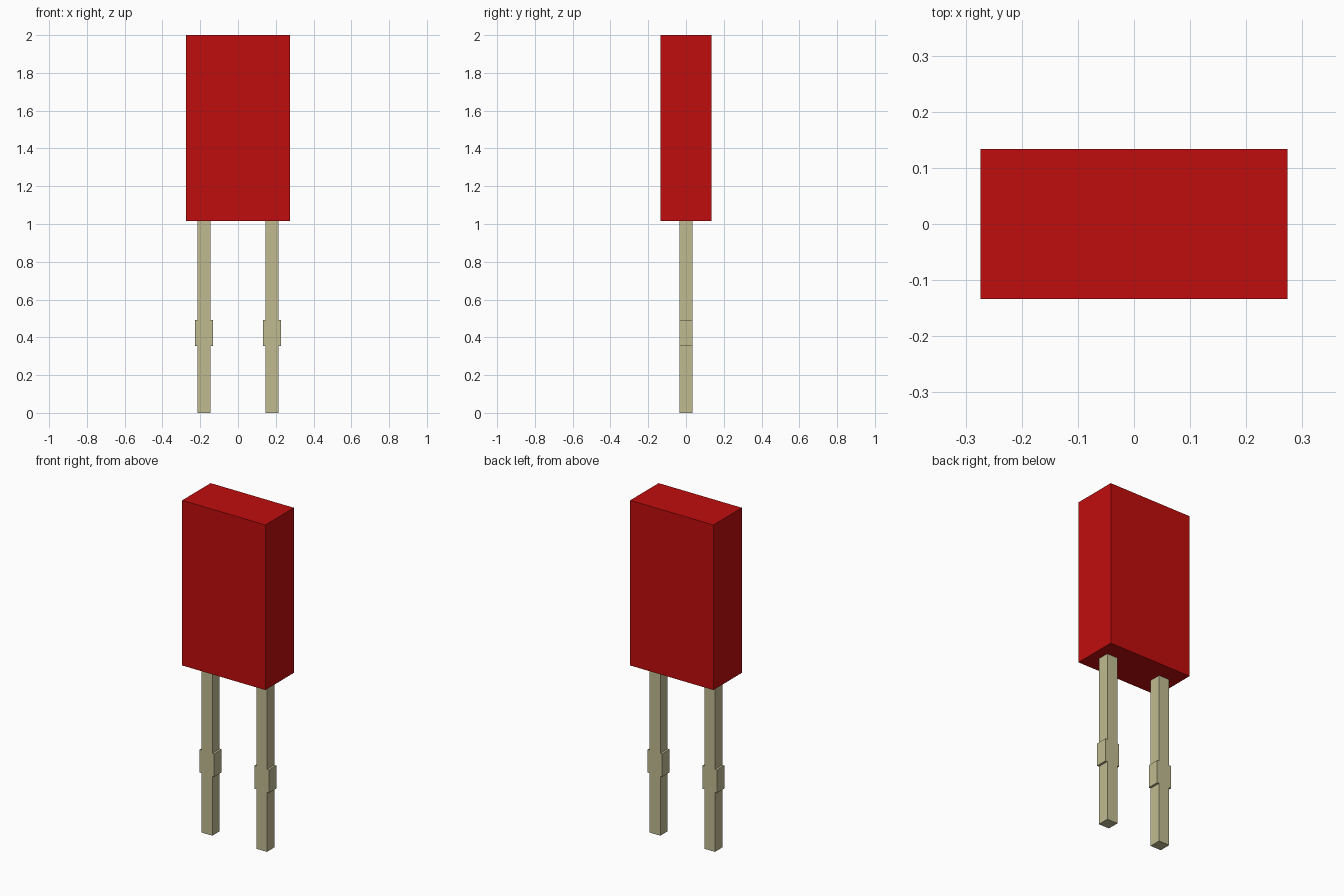
import bpy
import bmesh

cube = bpy.data.objects.get("Cube")
if cube:
    bpy.data.objects.remove(cube, do_unlink=True)


def make_material(name, rgb):
    mat = bpy.data.materials.new(name)
    mat.use_nodes = True
    mat.diffuse_color = (*rgb, 1)
    mat.node_tree.nodes["Principled BSDF"].inputs["Base Color"].default_value = (*rgb, 1)
    return mat


def extrude_profile(name, points, half_depth, x, mat):
    """Extrude an x-z outline symmetrically along y."""
    bm = bmesh.new()
    face = bm.faces.new([bm.verts.new((px, -half_depth, pz)) for px, pz in points])
    result = bmesh.ops.extrude_face_region(bm, geom=[face])
    verts = [v for v in result["geom"] if isinstance(v, bmesh.types.BMVert)]
    bmesh.ops.translate(bm, verts=verts, vec=(0, 2 * half_depth, 0))
    bmesh.ops.recalc_face_normals(bm, faces=bm.faces)
    mesh = bpy.data.meshes.new(name)
    bm.to_mesh(mesh)
    bm.free()
    mesh.materials.append(mat)
    obj = bpy.data.objects.new(name, mesh)
    obj.location.x = x
    bpy.context.collection.objects.link(obj)
    return obj


red = make_material("red plastic", (0.53, 0.004, 0.004))
metal = make_material("pale tinned metal", (0.53, 0.50, 0.285))

# Rectangular body
W, BOTTOM, TOP = 0.274, 1.017, 2.0
extrude_profile("body", [(-W, BOTTOM), (W, BOTTOM), (W, TOP), (-W, TOP)], 0.134, 0, red)

# Square pins with a wider stop partway up
PIN, STOP, LOW, HIGH = 0.035, 0.048, 0.354, 0.491
right_side = [(PIN, 0), (PIN, LOW), (STOP, LOW), (STOP, HIGH), (PIN, HIGH), (PIN, BOTTOM)]
outline = right_side + [(-px, pz) for px, pz in reversed(right_side)]
for name, x in (("right_pin", -0.18), ("left_pin", 0.18)):
    extrude_profile(name, outline, PIN, x, metal)
